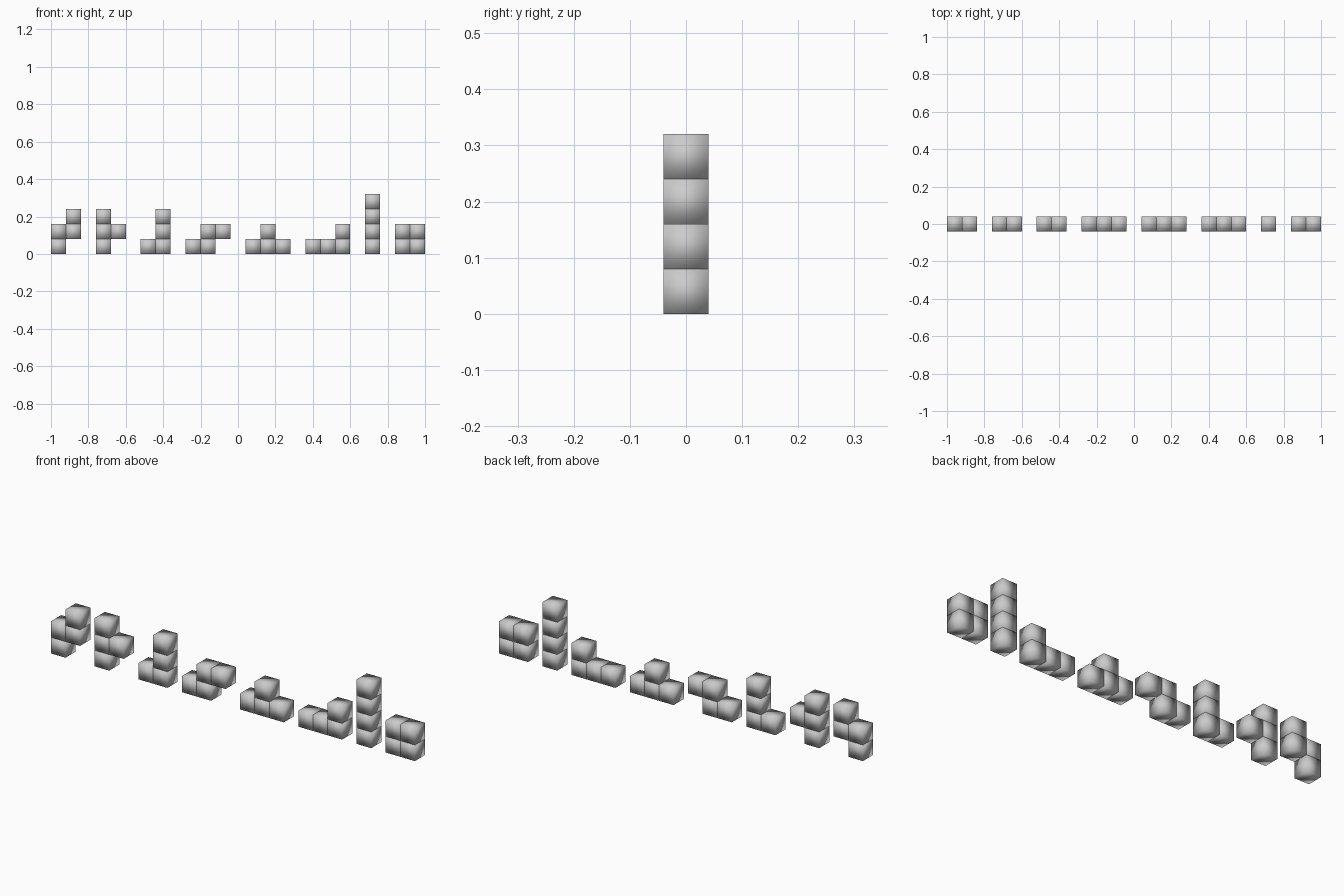
import bpy, bmesh
from mathutils import Matrix

if "Cube" in bpy.data.objects:
    bpy.data.objects.remove(bpy.data.objects["Cube"])

CELL = 0.08  # edge length of one cube

# name, left edge in cells from the row's left end, occupied (column, row) cells
PIECES = [
    ("upright_zigzag", 0, [(0, 0), (0, 1), (1, 1), (1, 2)]),
    ("upright_tee", 3, [(0, 0), (0, 1), (0, 2), (1, 1)]),
    ("upright_hook", 6, [(0, 0), (1, 0), (1, 1), (1, 2)]),
    ("flat_zigzag", 9, [(0, 0), (1, 0), (1, 1), (2, 1)]),
    ("flat_tee", 13, [(0, 0), (1, 0), (2, 0), (1, 1)]),
    ("flat_hook", 17, [(0, 0), (1, 0), (2, 0), (2, 1)]),
    ("tall_bar", 21, [(0, 0), (0, 1), (0, 2), (0, 3)]),
    ("square_block", 23, [(0, 0), (1, 0), (0, 1), (1, 1)]),
]


def build_piece(name, start, cells):
    bm = bmesh.new()
    # each cell is its own complete cube
    for col, row in cells:
        bmesh.ops.create_cube(bm, size=CELL, matrix=Matrix.Translation(
            ((col + 0.5) * CELL, 0, (row + 0.5) * CELL)))
    # soft shading across each cube's faces
    for face in bm.faces:
        face.smooth = True
    mesh = bpy.data.meshes.new(name)
    bm.to_mesh(mesh)
    bm.free()
    obj = bpy.data.objects.new(name, mesh)
    obj.location.x = -1 + start * CELL
    bpy.context.collection.objects.link(obj)


# row of four-cube puzzle pieces
for piece in PIECES:
    build_piece(*piece)
